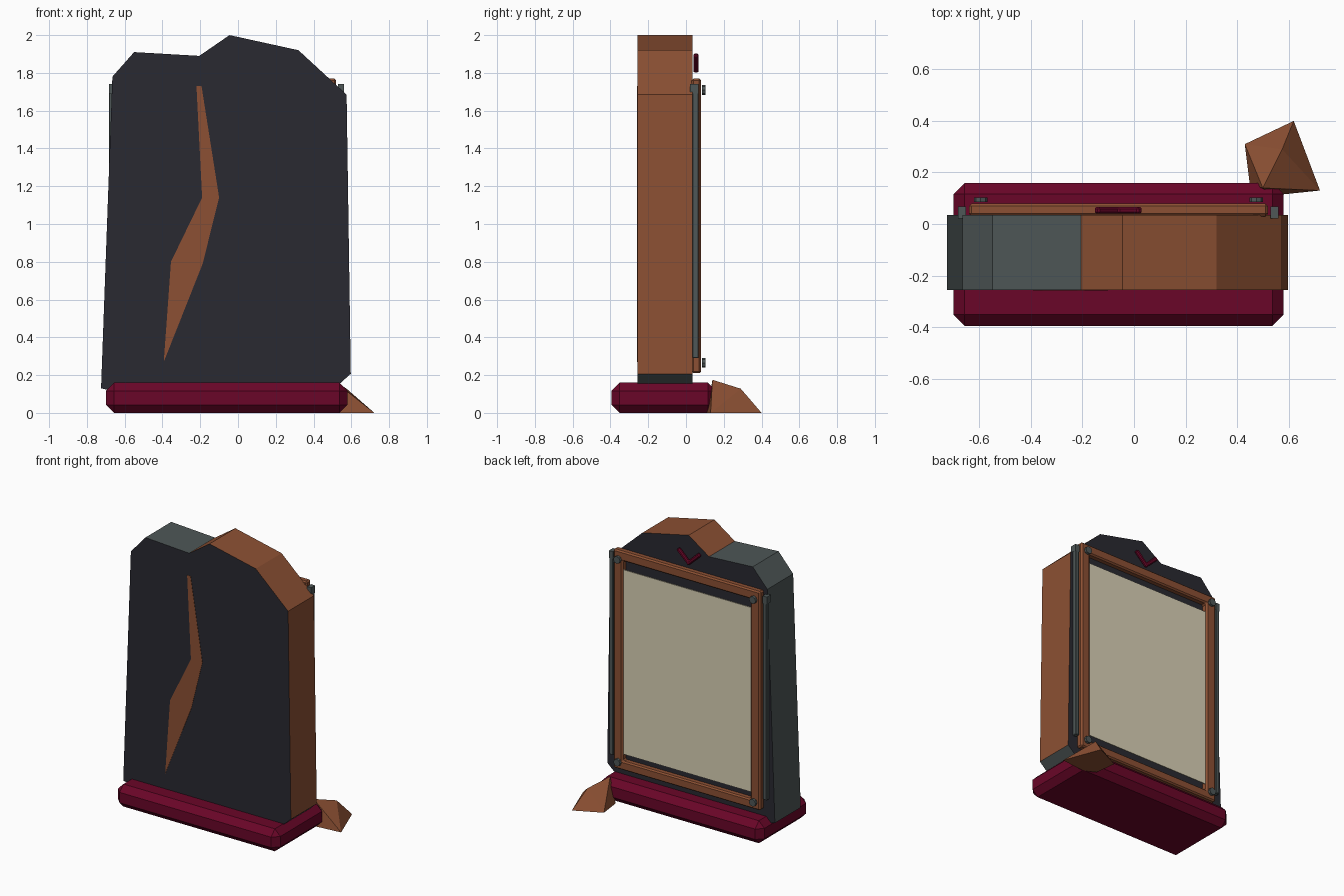
import bpy
import bmesh
from mathutils import Vector

default_cube = bpy.data.objects.get("Cube")
if default_cube:
    bpy.data.objects.remove(default_cube, do_unlink=True)


def make_material(name, red, green, blue):
    linear = [((c / 255 + 0.055) / 1.055) ** 2.4 for c in (red, green, blue)] + [1.0]
    material = bpy.data.materials.new(name)
    material.use_nodes = True
    material.diffuse_color = linear
    material.node_tree.nodes["Principled BSDF"].inputs["Base Color"].default_value = linear
    return material


charcoal = make_material("charcoal stone", 41, 41, 49)
slate = make_material("slate grey", 78, 87, 87)
rust = make_material("rust orange", 140, 80, 51)
maroon = make_material("maroon", 106, 5, 40)
parchment = make_material("parchment", 217, 209, 182)


def finish(name, bm, *materials):
    bmesh.ops.recalc_face_normals(bm, faces=bm.faces[:])
    mesh = bpy.data.meshes.new(name)
    bm.to_mesh(mesh)
    bm.free()
    for material in materials:
        mesh.materials.append(material)
    part = bpy.data.objects.new(name, mesh)
    bpy.context.collection.objects.link(part)
    return part


def add_bevel(part, width):
    modifier = part.modifiers.new("chamfer", "BEVEL")
    modifier.width = width
    modifier.segments = 1
    modifier.limit_method = "ANGLE"


def box(name, low, high, material, chamfer=0):
    low, high = Vector(low), Vector(high)
    bm = bmesh.new()
    bmesh.ops.create_cube(bm, size=1)
    for vert in bm.verts:
        vert.co = (low + high) / 2 + vert.co * (high - low)
    part = finish(name, bm, material)
    if chamfer:
        add_bevel(part, chamfer)
    return part


def extrude_profile(name, points, front, back, *materials):
    """Extrude an x-z outline along y."""
    bm = bmesh.new()
    face = bm.faces.new([bm.verts.new((x, front, z)) for x, z in points])
    result = bmesh.ops.extrude_face_region(bm, geom=[face])
    for item in result["geom"]:
        if isinstance(item, bmesh.types.BMVert):
            item.co.y = back
    return finish(name, bm, *materials)


def rectangle_ring(name, outer, inner, front, back, material, chamfer):
    """Rectangular frame from outer and inner (x0, z0, x1, z1) limits."""
    def corners(r, y):
        return [bm.verts.new((r[i], y, r[j])) for i, j in ((0, 1), (2, 1), (2, 3), (0, 3))]
    bm = bmesh.new()
    loops = [corners(outer, front), corners(outer, back),
             corners(inner, back), corners(inner, front)]
    for a, b in zip(loops, loops[1:] + loops[:1]):
        for i in range(4):
            j = (i + 1) % 4
            bm.faces.new((a[i], a[j], b[j], b[i]))
    part = finish(name, bm, material)
    add_bevel(part, chamfer)
    return part


# Base plinth
box("base", (-0.7, -0.395, 0), (0.58, 0.16, 0.16), maroon, 0.043)

# Irregular slab: charcoal faces, slate left rim and underside, rust right rim
outline = [(-0.68, 0.12), (-0.725, 0.13), (-0.665, 1.78), (-0.55, 1.91),
           (-0.205, 1.89), (-0.045, 2.0), (0.32, 1.92), (0.575, 1.685),
           (0.597, 0.207), (0.5, 0.12)]
slab = extrude_profile("slab", outline, -0.257, 0.034, charcoal, slate, rust)
for face in slab.data.polygons:
    if abs(face.normal.y) < 0.5:
        on_right = face.center.x > -0.2 and face.normal.z > -0.3
        face.material_index = 2 if on_right else 1

# Jagged inlay on the front
crack = [(-0.22, 1.73), (-0.193, 1.73), (-0.1, 1.14), (-0.187, 0.79),
         (-0.393, 0.27), (-0.355, 0.8), (-0.19, 1.14)]
extrude_profile("front_crack", crack, -0.259, -0.252, rust)

# Back frame with a panel standing off the slab
rectangle_ring("back_frame", (-0.64, 0.21, 0.52, 1.77), (-0.56, 0.275, 0.445, 1.7),
               0.03, 0.08, rust, 0.01)
box("back_panel", (-0.56, 0.063, 0.322), (0.445, 0.07, 1.637), parchment)

# Corner bolts
for side, x in (("right", -0.595), ("left", 0.475)):
    for level, z in (("lower", 0.265), ("upper", 1.71)):
        bm = bmesh.new()
        bmesh.ops.create_cone(bm, cap_ends=True, segments=8, radius1=0.026,
                              radius2=0.026, depth=0.019)
        for vert in bm.verts:
            vert.co = (x + vert.co.x, 0.094 + vert.co.z, z + vert.co.y)
        finish(f"{level}_{side}_bolt", bm, slate)

# Side rails with caps
for side, x in (("right", -0.668), ("left", 0.545)):
    box(f"{side}_rail", (x - 0.015, 0.034, 0.29), (x + 0.015, 0.067, 1.74), slate, 0.004)
    box(f"{side}_rail_cap", (x - 0.016, 0.022, 1.69), (x + 0.016, 0.067, 1.742), slate)

# Tick emblem above the frame
tick = [(0.035, 1.885), (0.015, 1.905), (-0.06, 1.832), (-0.137, 1.907),
        (-0.157, 1.887), (-0.06, 1.797)]
add_bevel(extrude_profile("tick_emblem", tick, 0.04, 0.066, maroon), 0.007)

# Faceted rock beside the base
bm = bmesh.new()
for point in ((0.5, 0.14, 0.175), (0.575, 0.29, 0.128), (0.43, 0.31, 0),
              (0.62, 0.4, 0), (0.722, 0.13, 0), (0.45, 0.15, 0), (0.53, 0.11, 0)):
    bm.verts.new(point)
bmesh.ops.convex_hull(bm, input=bm.verts[:])
finish("rock", bm, rust)
